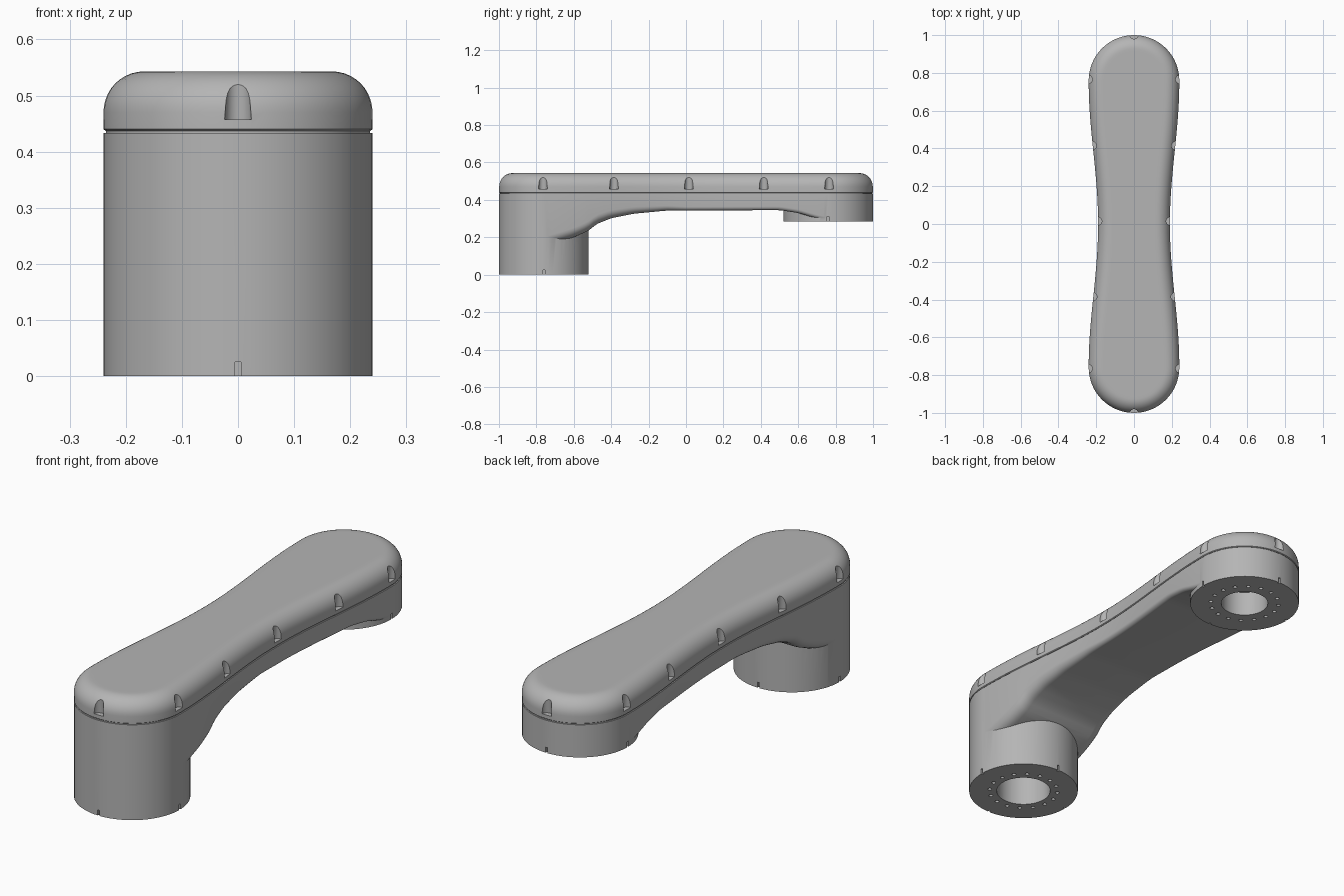
import bpy, bmesh, math
from mathutils import Matrix, Vector

if "Cube" in bpy.data.objects:
    bpy.data.objects.remove(bpy.data.objects["Cube"])

END_Y, R = 0.76, 0.24          # end centres and radius
SEAM, TOP = 0.433, 0.543

grey = bpy.data.materials.new("satin grey")
grey.use_nodes = True
grey.diffuse_color = (0.46, 0.46, 0.46, 1)
grey.node_tree.nodes["Principled BSDF"].inputs["Base Color"].default_value = (0.46, 0.46, 0.46, 1)


def make(name, bm):
    bmesh.ops.recalc_face_normals(bm, faces=bm.faces)
    mesh = bpy.data.meshes.new(name)
    bm.to_mesh(mesh)
    bm.free()
    mesh.materials.append(grey)
    obj = bpy.data.objects.new(name, mesh)
    bpy.context.collection.objects.link(obj)
    return obj


def loft(name, rings):
    bm = bmesh.new()
    loops = [[bm.verts.new(p) for p in ring] for ring in rings]
    n = len(loops[0])
    for a, b in zip(loops, loops[1:]):
        for i in range(n):
            j = (i + 1) % n
            bm.faces.new((a[i], a[j], b[j], b[i]))
    bm.faces.new(loops[0][::-1])
    bm.faces.new(loops[-1])
    return make(name, bm)


def cone(bm, x, y, z0, z1, r0, r1=None, seg=64):
    bmesh.ops.create_cone(bm, cap_ends=True, segments=seg, radius1=r0,
                          radius2=r0 if r1 is None else r1, depth=z1 - z0,
                          matrix=Matrix.Translation((x, y, (z0 + z1) / 2)))


def boolean(target, tool, operation):
    mod = target.modifiers.new(operation, 'BOOLEAN')
    mod.operation, mod.object, mod.solver = operation, tool, 'EXACT'
    bpy.context.view_layer.objects.active = target
    bpy.ops.object.modifier_apply(modifier=mod.name)
    bpy.data.objects.remove(tool)


def smooth(obj):
    bpy.ops.object.select_all(action='DESELECT')
    obj.select_set(True)
    bpy.context.view_layer.objects.active = obj
    bpy.ops.object.shade_smooth_by_angle(angle=math.radians(32))


# Waisted plan outline shared by the cap, seam and arm
def half_width(y):
    s = min(abs(y) / END_Y, 1)
    return 0.19 + (R - 0.19) * (1 - math.cos(math.pi * s)) / 2


def outline():
    right = [(half_width(y), y) for y in [END_Y * (i / 16 - 1) for i in range(33)]]
    arc = [(R * math.cos(a), END_Y + R * math.sin(a))
           for a in [math.pi * i / 32 for i in range(1, 32)]]
    half = right + arc
    return half + [(-x, -y) for x, y in half]


PLAN = outline()


def inset_ring(d, z):
    ring = []
    for i, (x, y) in enumerate(PLAN):
        (x0, y0), (x1, y1) = PLAN[i - 1], PLAN[(i + 1) % len(PLAN)]
        t = Vector((x1 - x0, y1 - y0)).normalized()
        ring.append((x - t.y * d, y + t.x * d, z))
    return ring


# Rounded cap
F = 0.073
rings = [inset_ring(0.004, SEAM + 0.004), inset_ring(0, SEAM + 0.007)]
for i in range(11):
    a = math.pi / 2 * i / 10
    rings.append(inset_ring(F * (1 - math.cos(a)), TOP - F + F * math.sin(a)))
rings.append(inset_ring(F + 0.015, TOP))
cap = loft("cap", rings)

# Screw pockets around the cap edge
spots = [(0, -1), (0, 1)]
for y in (-0.765, -0.385, 0.015, 0.415, 0.765):
    spots += [(half_width(y), y), (-half_width(y), y)]
bm = bmesh.new()
for x, y in spots:
    cone(bm, x, y, 0.457, 0.56, 0.024, 0.017, 24)
boolean(cap, make("pocket_cutter", bm), 'DIFFERENCE')
smooth(cap)

# Recessed seam under the cap
smooth(loft("seam", [inset_ring(0.005, SEAM - 0.01), inset_ring(0.005, SEAM + 0.012)]))

# Arm: cross-sections along y with a curved underside
UNDER = [(-0.76, 0.15), (-0.6, 0.2), (-0.52, 0.235), (-0.48, 0.27), (-0.4, 0.302),
         (-0.28, 0.326), (-0.1, 0.343), (0.5, 0.345), (0.6, 0.33), (0.7, 0.3), (0.76, 0.287)]


def underside(y):
    for (y0, z0), (y1, z1) in zip(UNDER, UNDER[1:]):
        if y <= y1:
            return z0 + (z1 - z0) * (y - y0) / (y1 - y0)
    return UNDER[-1][1]


def section(y):
    w = half_width(y)
    z = sum(underside(y + k * 0.012) for k in (-1, 0, 1)) / 3
    r = 0.02 + 0.03 * max(0, min(1, -y / 0.5))
    corner = [(w - r + r * math.cos(a), z + r - r * math.sin(a))
              for a in [math.pi / 2 * i / 6 for i in range(7)]]
    half = [(w, SEAM)] + corner
    return [(x, y, h) for x, h in half] + [(-x, y, h) for x, h in half[::-1]]


body = loft("body", [section(-0.74 + 1.48 * i / 60) for i in range(61)])

# Joint barrels: tall front, short back
for y, z, bore in ((-END_Y, 0, 0.118), (END_Y, 0.285, 0.103)):
    bm = bmesh.new()
    cone(bm, 0, y, z, SEAM, R)
    boolean(body, make("barrel", bm), 'UNION')
    # Bore, bolt circle and index notches
    bm = bmesh.new()
    cone(bm, 0, y, z - 0.05, 0.4, bore)
    for i in range(16):
        a = 2 * math.pi * (i + 0.5) / 16
        cone(bm, 0.15 * math.cos(a), y + 0.15 * math.sin(a), z - 0.02, z + 0.02, 0.009, seg=12)
    for i in range(4):
        a = math.pi / 2 * i
        m = (Matrix.Translation((R * math.cos(a), y + R * math.sin(a), z))
             @ Matrix.Rotation(a, 4, 'Z') @ Matrix.Diagonal((0.018, 0.01, 0.05, 1)))
        bmesh.ops.create_cube(bm, size=1, matrix=m)
    boolean(body, make("bore_cutter", bm), 'DIFFERENCE')
smooth(body)
